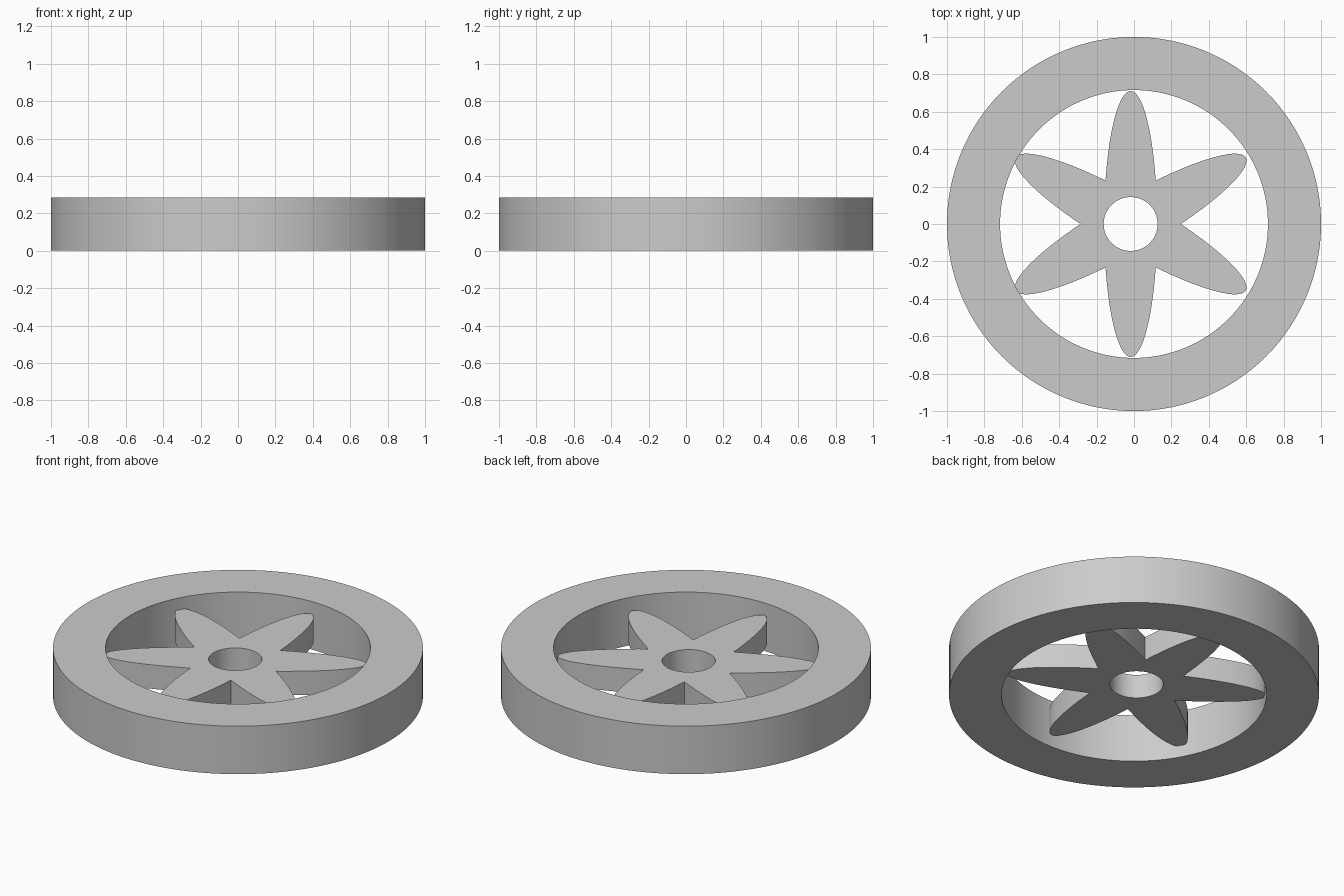
import bpy, bmesh, math

if "Cube" in bpy.data.objects:
    bpy.data.objects.remove(bpy.data.objects["Cube"], do_unlink=True)

grey = bpy.data.materials.new("light grey")
grey.use_nodes = True
colour = (0.6, 0.6, 0.6, 1.0)
grey.diffuse_color = colour
grey.node_tree.nodes["Principled BSDF"].inputs["Base Color"].default_value = colour


def circle(radius, count, start=0.0):
    return [(radius * math.cos(start + 2 * math.pi * i / count),
             radius * math.sin(start + 2 * math.pi * i / count)) for i in range(count)]


def pierced_plate(name, outer, inner, z0, z1, x=0.0):
    """Closed plate between two matching outlines, from z0 to z1."""
    bm = bmesh.new()
    loops = [[bm.verts.new((px + x, py, z)) for px, py in outline]
             for outline, z in ((outer, z0), (outer, z1), (inner, z1), (inner, z0))]
    n = len(outer)
    for k in range(4):
        a, b = loops[k], loops[(k + 1) % 4]
        for i in range(n):
            j = (i + 1) % n
            bm.faces.new((a[i], a[j], b[j], b[i]))
    bmesh.ops.recalc_face_normals(bm, faces=bm.faces)
    mesh = bpy.data.meshes.new(name)
    bm.to_mesh(mesh)
    bm.free()
    mesh.materials.append(grey)
    obj = bpy.data.objects.new(name, mesh)
    bpy.context.collection.objects.link(obj)
    bpy.ops.object.select_all(action='DESELECT')
    obj.select_set(True)
    bpy.context.view_layer.objects.active = obj
    bpy.ops.object.shade_smooth_by_angle(angle=math.radians(30))
    return obj


# Outer rim
HEIGHT = 0.286
pierced_plate("rim", circle(1.0, 128), circle(0.716, 128), 0.0, HEIGHT)

# Six-petal spoke star: three crossed ellipses, pierced by the axle hole
LENGTH, WIDTH, HOLE, STEPS = 0.711, 0.142, 0.144, 32
notch = math.atan(LENGTH / WIDTH * math.tan(math.pi / 6))
star = []
for petal in range(6):
    angle = math.radians(30 + 60 * petal)
    c, s = math.cos(angle), math.sin(angle)
    for i in range(STEPS):
        t = notch * (2 * i / STEPS - 1)
        u, v = LENGTH * math.cos(t), WIDTH * math.sin(t)
        star.append((u * c - v * s, u * s + v * c))
pierced_plate("spoke_star", star, circle(HOLE, 6 * STEPS),
              HEIGHT * 0.25, HEIGHT * 0.75, x=-0.018)
